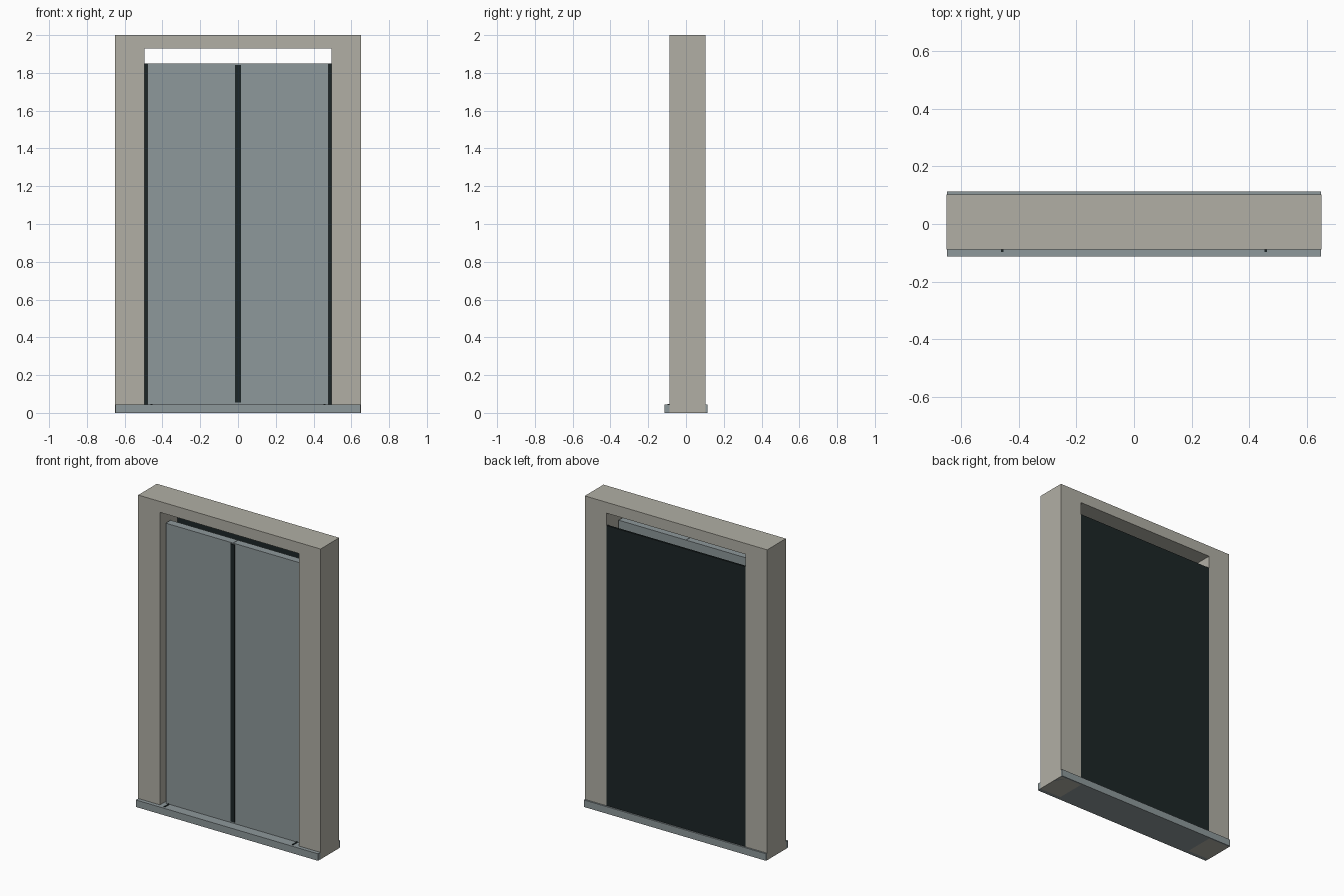
import bpy

if "Cube" in bpy.data.objects:
    bpy.data.objects.remove(bpy.data.objects["Cube"])


def material(name, rgb):
    m = bpy.data.materials.new(name)
    m.diffuse_color = (*rgb, 1.0)
    m.use_nodes = True
    m.node_tree.nodes["Principled BSDF"].inputs["Base Color"].default_value = m.diffuse_color
    return m


STONE = material("warm_grey_frame", (0.44, 0.43, 0.375))
STEEL = material("blue_grey_metal", (0.27, 0.315, 0.325))
DARK = material("near_black", (0.012, 0.019, 0.020))


def box(name, x, y, z, mat):
    """Box from (min, max) ranges on each axis."""
    bpy.ops.mesh.primitive_cube_add(size=1)
    ob = bpy.context.object
    ob.name = name
    ob.location = [(a + b) / 2 for a, b in (x, y, z)]
    ob.scale = [b - a for a, b in (x, y, z)]
    bpy.ops.object.transform_apply(location=True, rotation=False, scale=True)
    ob.data.materials.append(mat)
    return ob


FRAME_Y = (-0.088, 0.102)
SILL_TOP = 0.045
DOOR_TOP = 1.85

# Threshold and header
box("sill", (-0.649, 0.649), (-0.1125, 0.1125), (0.0, SILL_TOP), STEEL)
box("lintel", (-0.65, 0.65), FRAME_Y, (1.93, 2.0), STONE)

# Dark sheet closing the back of the opening
box("back_panel", (-0.495, 0.495), (0.09, FRAME_Y[1]), (SILL_TOP, DOOR_TOP), DARK)

# Parts repeated left and right
for side, s in (("left", -1), ("right", 1)):
    def span(a, b):
        return tuple(sorted((s * a, s * b)))

    box(side + "_post", span(0.495, 0.65), FRAME_Y, (0.0, 1.93), STONE)
    box(side + "_door", span(0.001, 0.48), (-0.05, 0.0), (SILL_TOP, DOOR_TOP), STEEL)
    box(side + "_door_seal", span(0.0, 0.015), (-0.056, -0.05), (0.055, 1.843), DARK)
    box(side + "_sill_slot", span(0.452, 0.462), (-0.097, -0.02),
        (SILL_TOP - 0.002, SILL_TOP + 0.003), DARK)
